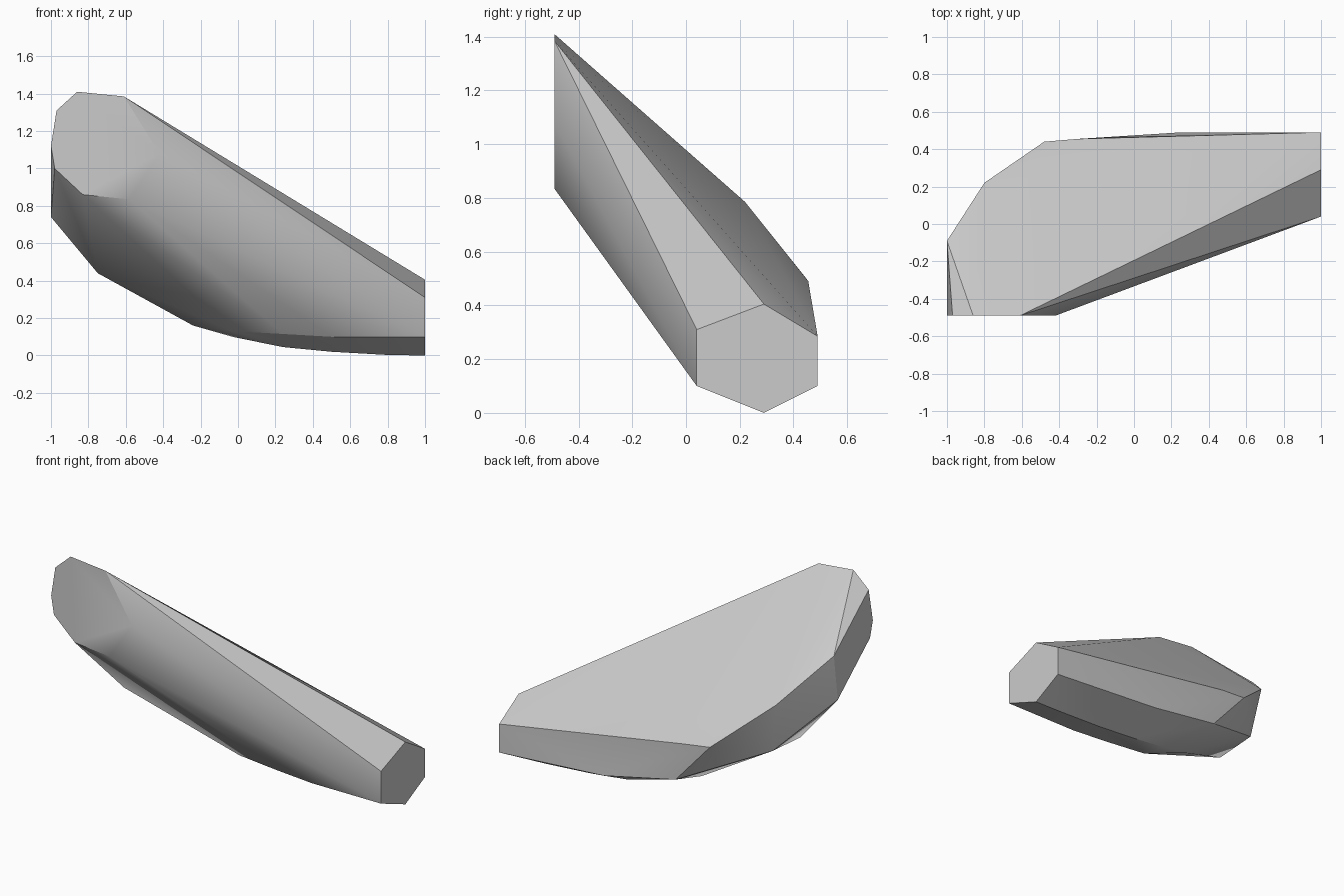
import bpy, bmesh, math

cube = bpy.data.objects.get("Cube")
if cube:
    bpy.data.objects.remove(cube, do_unlink=True)

# One plain grey material
grey = bpy.data.materials.new("light_grey")
grey.use_nodes = True
colour = (0.6, 0.6, 0.6, 1)
grey.diffuse_color = colour
grey.node_tree.nodes["Principled BSDF"].inputs["Base Color"].default_value = colour

# Flat eight-sided upper end, facing the front (x, z)
upper_end = [(-.86, 1.41), (-.61, 1.385), (-.42, 1.08), (-.58, .835),
             (-.83, .86), (-.98, 1), (-1, 1.12), (-.97, 1.31)]
# Flat six-sided lower end, facing the side (y, z)
lower_end = [(.04, .31), (.29, .405), (.49, .285),
             (.49, .1), (.29, 0), (.04, .1)]
# Rails that bend around the outside between the two ends
upper_rail = [(-1, -.09, 1.04), (-.8, .22, .785), (-.48, .44, .51), (-.3, .455, .49)]
outer_rail = [(-1, -.13, .74), (-.75, .18, .46), (-.24, .45, .24), (.25, .49, .15)]
keel_rail = [(-.75, -.1, .44), (-.24, .18, .16), (-.03, .23, .1),
             (.24, .27, .045), (.5, .28, .02), (.8, .29, .003)]
inner_rail = [(-.03, .06, .13), (.24, .045, .115), (.5, .04, .1)]

points = [(x, -.49, z) for x, z in upper_end] + [(1, y, z) for y, z in lower_end]
points += upper_rail + outer_rail + keel_rail + inner_rail

# Skin the profiles and rails as one faceted solid
bm = bmesh.new()
for p in points:
    bm.verts.new(p)
hull = bmesh.ops.convex_hull(bm, input=bm.verts)
loose = {v for v in hull["geom_interior"] + hull["geom_unused"]
         if isinstance(v, bmesh.types.BMVert)}
bmesh.ops.delete(bm, geom=list(loose), context="VERTS")
bmesh.ops.dissolve_limit(bm, angle_limit=math.radians(.5), verts=bm.verts, edges=bm.edges)
bmesh.ops.recalc_face_normals(bm, faces=bm.faces)
mesh = bpy.data.meshes.new("curved_block")
bm.to_mesh(mesh)
bm.free()
mesh.materials.append(grey)

block = bpy.data.objects.new("curved_block", mesh)
bpy.context.collection.objects.link(block)
bpy.ops.object.select_all(action="DESELECT")
block.select_set(True)
bpy.context.view_layer.objects.active = block
bpy.ops.object.shade_smooth_by_angle(angle=math.radians(30))
